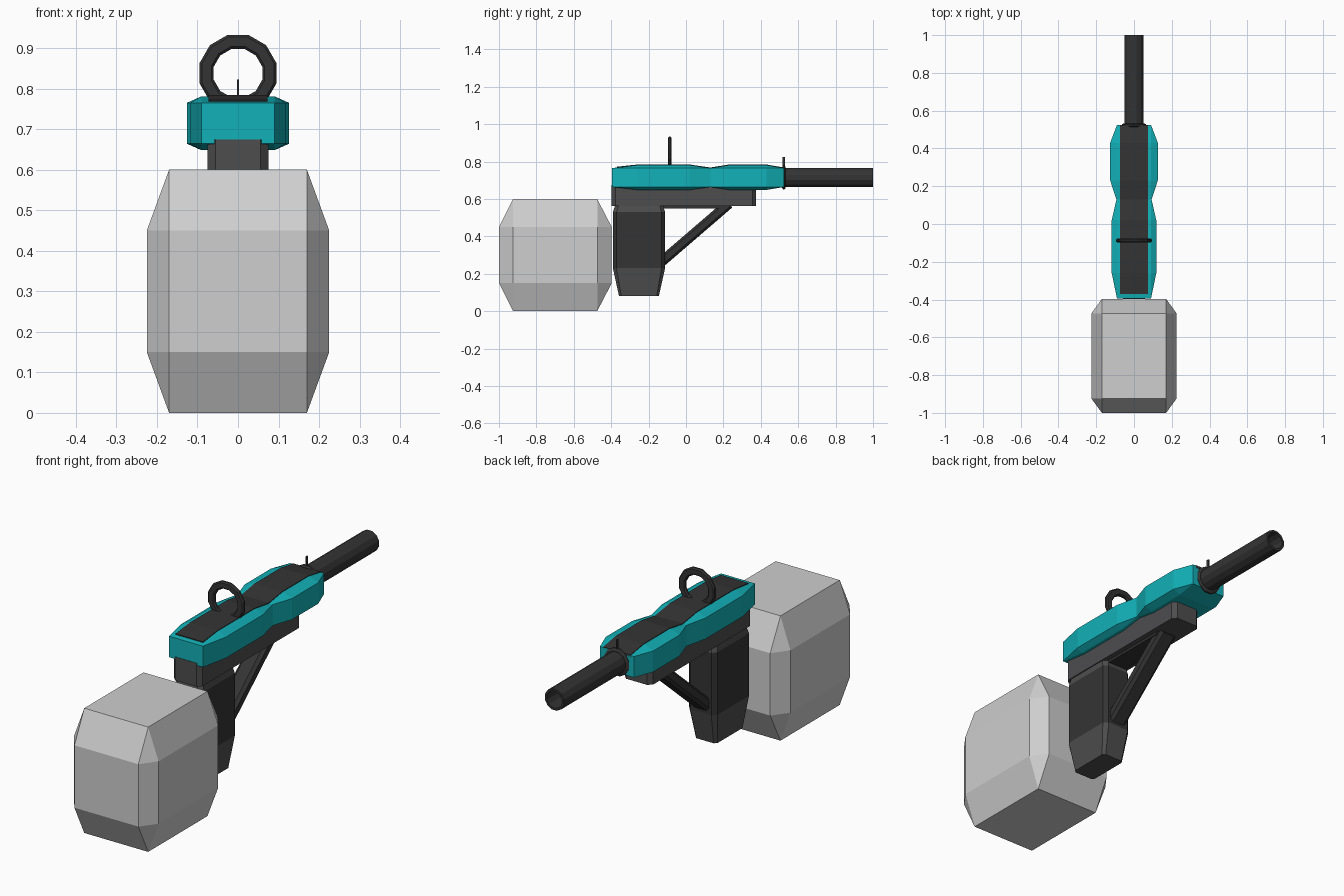
import bpy, bmesh, math
from mathutils import Vector

if "Cube" in bpy.data.objects:
    bpy.data.objects.remove(bpy.data.objects["Cube"])


def material(name, rgb):
    m = bpy.data.materials.new(name)
    m.diffuse_color = (*rgb, 1)
    m.use_nodes = True
    m.node_tree.nodes["Principled BSDF"].inputs["Base Color"].default_value = m.diffuse_color
    return m


TEAL = material("teal", (0.006, 0.44, 0.48))
DARK = material("charcoal", (0.034, 0.034, 0.034))
GREY = material("dark grey", (0.075, 0.075, 0.078))
LIGHT = material("light grey", (0.62, 0.62, 0.62))


def finish(name, bm, mats, rule=None):
    bmesh.ops.remove_doubles(bm, verts=bm.verts, dist=0.0005)
    bmesh.ops.recalc_face_normals(bm, faces=bm.faces)
    if rule:
        for f in bm.faces:
            f.material_index = rule(f.calc_center_median())
    me = bpy.data.meshes.new(name)
    bm.to_mesh(me)
    bm.free()
    for m in mats:
        me.materials.append(m)
    ob = bpy.data.objects.new(name, me)
    bpy.context.collection.objects.link(ob)
    return ob


def loft(name, rings, mats, rule=None, closed=False):
    """Skin a row of equal-sized rings, capping the ends unless it loops."""
    bm = bmesh.new()
    vs = [[bm.verts.new(p) for p in r] for r in rings]
    n = len(rings[0])
    for i in range(len(vs) if closed else len(vs) - 1):
        a, b = vs[i], vs[(i + 1) % len(vs)]
        for j in range(n):
            k = (j + 1) % n
            bm.faces.new((a[j], a[k], b[k], b[j]))
    if not closed:
        bm.faces.new(vs[0])
        bm.faces.new(vs[-1])
    return finish(name, bm, mats, rule)


def plan_octagon(x, y0, y1, z, cx, cy):
    """Rectangle in plan with cut corners."""
    return [(-x + cx, y0, z), (x - cx, y0, z), (x, y0 + cy, z), (x, y1 - cy, z),
            (x - cx, y1, z), (-x + cx, y1, z), (-x, y1 - cy, z), (-x, y0 + cy, z)]


def circle(r, y, z, n=12):
    return [(r * math.cos(math.tau * (i + .5) / n), y,
             z + r * math.sin(math.tau * (i + .5) / n)) for i in range(n)]


def box(name, x, y0, y1, z0, z1, mat):
    rings = [[(-x, y0, z), (x, y0, z), (x, y1, z), (-x, y1, z)] for z in (z0, z1)]
    return loft(name, rings, [mat])


# Large faceted block: octagon around the middle, rectangle at each end
bm = bmesh.new()
pts = [p for z in (0.15, 0.45) for p in plan_octagon(0.225, -1.0, -0.397, z, 0.055, 0.075)]
pts += [(x, y, z) for x in (-0.17, 0.17) for y in (-0.925, -0.475) for z in (0, 0.6)]
bmesh.ops.convex_hull(bm, input=[bm.verts.new(p) for p in pts])
bmesh.ops.dissolve_limit(bm, angle_limit=0.01, verts=bm.verts, edges=bm.edges)
finish("faceted_block", bm, [LIGHT])

# Teal body: waisted shell, (y, half width, bulge above and below)
stations = [(-0.395, 0.09, 0), (-0.26, 0.118, 0.016), (0.02, 0.118, 0.016), (0.13, 0.093, 0),
            (0.23, 0.126, 0.016), (0.43, 0.126, 0.016), (0.525, 0.09, 0)]
rings = []
for y, w, b in stations:
    t = 0.09
    rings.append([(-w, y, 0.664), (-t, y, 0.664 - b), (t, y, 0.664 - b), (w, y, 0.664),
                  (w, y, 0.765), (t, y, 0.765 + b), (-t, y, 0.765 + b), (-w, y, 0.765)])
loft("body_shell", rings, [TEAL])

# Dark strip following the top of the body
rings = []
for y, w, b in stations:
    y = max(y, -0.37)
    top = 0.765 + (b if y > -0.37 else 0.004) + 0.003
    rings.append([(-0.073, y, top - 0.015), (0.073, y, top - 0.015),
                  (0.073, y, top), (-0.073, y, top)])
loft("top_strip", rings, [DARK])

# Under-body rail
loft("lower_rail", [plan_octagon(0.075, -0.397, 0.375, z, 0.019, 0.019)
                    for z in (0.562, 0.675)], [GREY])
box("rail_plate", 0.05, -0.12, 0.22, 0.55, 0.57, DARK)

# Grip: dark sleeve in the middle, grey ends
loft("grip", [plan_octagon(0.058, -0.358, -0.145, 0.08, 0.012, 0.012),
              plan_octagon(0.075, -0.391, -0.112, 0.23, 0.019, 0.019),
              plan_octagon(0.075, -0.391, -0.112, 0.53, 0.019, 0.019),
              plan_octagon(0.068, -0.375, -0.125, 0.575, 0.019, 0.019)],
     [GREY, DARK], lambda c: 1 if 0.25 < c.z < 0.52 else 0)

# Slanted brace with cut edges, from grip to rail
a, b = Vector((0, -0.15, 0.248)), Vector((0, 0.23, 0.575))
up = Vector((0, -(b - a).z, (b - a).y)).normalized()
section = [(-.045, -.015), (-.03, -.027), (.03, -.027), (.045, -.015),
           (.045, .015), (.03, .027), (-.03, .027), (-.045, .015)]
loft("brace", [[p + Vector((x, 0, 0)) + up * u for x, u in section] for p in (a, b)], [DARK])

# Hollow barrel and its collar
ZB = 0.715
loft("barrel", [circle(r, y, ZB) for r, y in
                ((0.052, 0.5), (0.052, 1.0), (0.041, 1.0), (0.041, 0.6))], [DARK])
loft("barrel_collar", [circle(r, y, ZB) for r, y in
                       ((0.058, 0.514), (0.067, 0.519), (0.067, 0.527), (0.058, 0.532))], [DARK])

# Front pin and rear ring
box("sight_pin", 0.003, 0.517, 0.529, 0.77, 0.823, DARK)
profile = [(0.098, 0.004), (0.092, 0.010), (0.068, 0.010), (0.062, 0.004)]
profile += [(r, -d) for r, d in reversed(profile)]
loft("sight_ring", [circle(r, -0.087 + d, 0.838) for r, d in profile], [DARK], closed=True)
